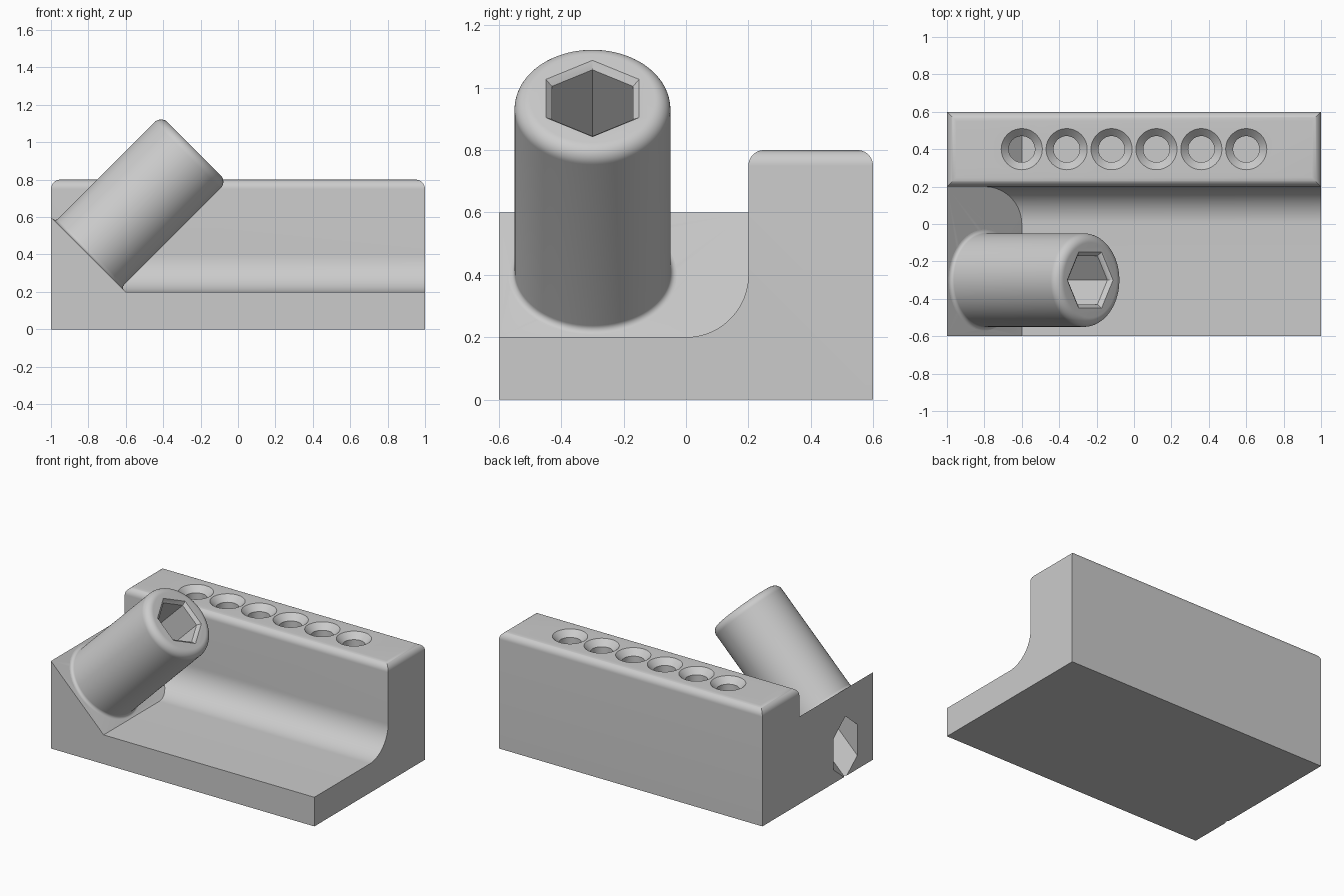
import bpy, bmesh
from math import sin, cos, pi, radians
from mathutils import Matrix, Vector

cube = bpy.data.objects.get("Cube")
if cube:
    bpy.data.objects.remove(cube, do_unlink=True)

grey = bpy.data.materials.new("light_grey")
grey.use_nodes = True
colour = (0.6, 0.6, 0.6, 1)
grey.diffuse_color = colour
grey.node_tree.nodes["Principled BSDF"].inputs["Base Color"].default_value = colour


def finish(name, bm):
    bmesh.ops.recalc_face_normals(bm, faces=bm.faces)
    mesh = bpy.data.meshes.new(name)
    bm.to_mesh(mesh)
    bm.free()
    mesh.materials.append(grey)
    obj = bpy.data.objects.new(name, mesh)
    bpy.context.collection.objects.link(obj)
    return obj


def loft(name, loops):
    """Skin equal-length loops of points and cap both ends."""
    bm = bmesh.new()
    rows = [[bm.verts.new(p) for p in loop] for loop in loops]
    n = len(rows[0])
    for a, b in zip(rows, rows[1:]):
        for i in range(n):
            j = (i + 1) % n
            bm.faces.new((a[i], a[j], b[j], b[i]))
    bm.faces.new(rows[0])
    bm.faces.new(rows[-1])
    return finish(name, bm)


def turned(name, rings, sides, matrix):
    """Solid from (radius, height) rings around the local z axis."""
    angles = [2 * pi * i / sides for i in range(sides)]
    return loft(name, [[matrix @ Vector((r * cos(a), r * sin(a), h)) for a in angles]
                       for r, h in rings])


def arc(cx, cy, r, start, end, steps=12):
    angles = [radians(start + (end - start) * i / steps) for i in range(steps + 1)]
    return [(cx + r * cos(a), cy + r * sin(a)) for a in angles]


def boolean(target, tool, operation):
    mod = target.modifiers.new(operation.lower(), 'BOOLEAN')
    mod.operation, mod.solver, mod.object = operation, 'EXACT', tool
    bpy.context.view_layer.objects.active = target
    bpy.ops.object.modifier_apply(modifier=mod.name)
    bpy.data.objects.remove(tool, do_unlink=True)


ROUND = 0.05

# Base plate and back wall, joined by a cove
profile = [(-0.8, 0), (0.6, 0)]
profile += arc(0.6 - ROUND, 0.8 - ROUND, ROUND, 0, 90)
profile += arc(0.2 + ROUND, 0.8 - ROUND, ROUND, 90, 180)
profile += arc(0, 0.4, 0.2, 0, -90, 24)
profile += [(-0.8, 0.2)]
bracket = loft("angled_bracket", [[(x, y, z) for y, z in profile] for x in (-1.2, 1.2)])

# Row of countersunk holes along the wall
for i in range(6):
    place = Matrix.Translation((-0.6 + 0.24 * i, 0.4, 0))
    hole = turned("hole_cutter", [(0.07, 0.2), (0.07, 0.76), (0.11, 0.8), (0.13, 0.82)], 48, place)
    boolean(bracket, hole, 'DIFFERENCE')

# Sloping wedge under the boss
wedge_side = [(-1.1, 0.7), (-0.5, 0.1), (-1.1, 0.1)]
wedge = loft("wedge", [[(x, y, z) for x, z in wedge_side] for y in (-0.75, 0.52)])
boolean(bracket, wedge, 'UNION')

# Trim the ends and front, rounding the wall's top end edges
outline = [(-1, -0.2), (1, -0.2)]
outline += arc(1 - ROUND, 0.8 - ROUND, ROUND, 0, 90)
outline += arc(-1 + ROUND, 0.8 - ROUND, ROUND, 90, 180)
trim = loft("trim", [[(x, y, z) for x, z in outline] for y in (-0.6, 0.9)])
boolean(bracket, trim, 'INTERSECT')

# Tilted round boss with a small fillet at its foot and a rounded rim
tilt = Matrix.Translation((-0.8, -0.3, 0.4)) @ Matrix.Rotation(pi / 4, 4, 'Y')
rings = [(0.1, -0.08)] + arc(0.27, 0.02, 0.02, 270, 180, 6)
rings += arc(0.25 - ROUND, 0.8 - ROUND, ROUND, 0, 90)
boolean(bracket, turned("boss", rings, 96, tilt), 'UNION')

# Hexagonal bore right through, chamfered at the rim
bore = [(0.15, -0.8), (0.15, 0.78), (0.173, 0.8), (0.2075, 0.83)]
boolean(bracket, turned("hex_cutter", bore, 6, tilt), 'DIFFERENCE')

bpy.ops.object.select_all(action='DESELECT')
bracket.select_set(True)
bpy.context.view_layer.objects.active = bracket
bpy.ops.object.shade_smooth_by_angle(angle=radians(30))
